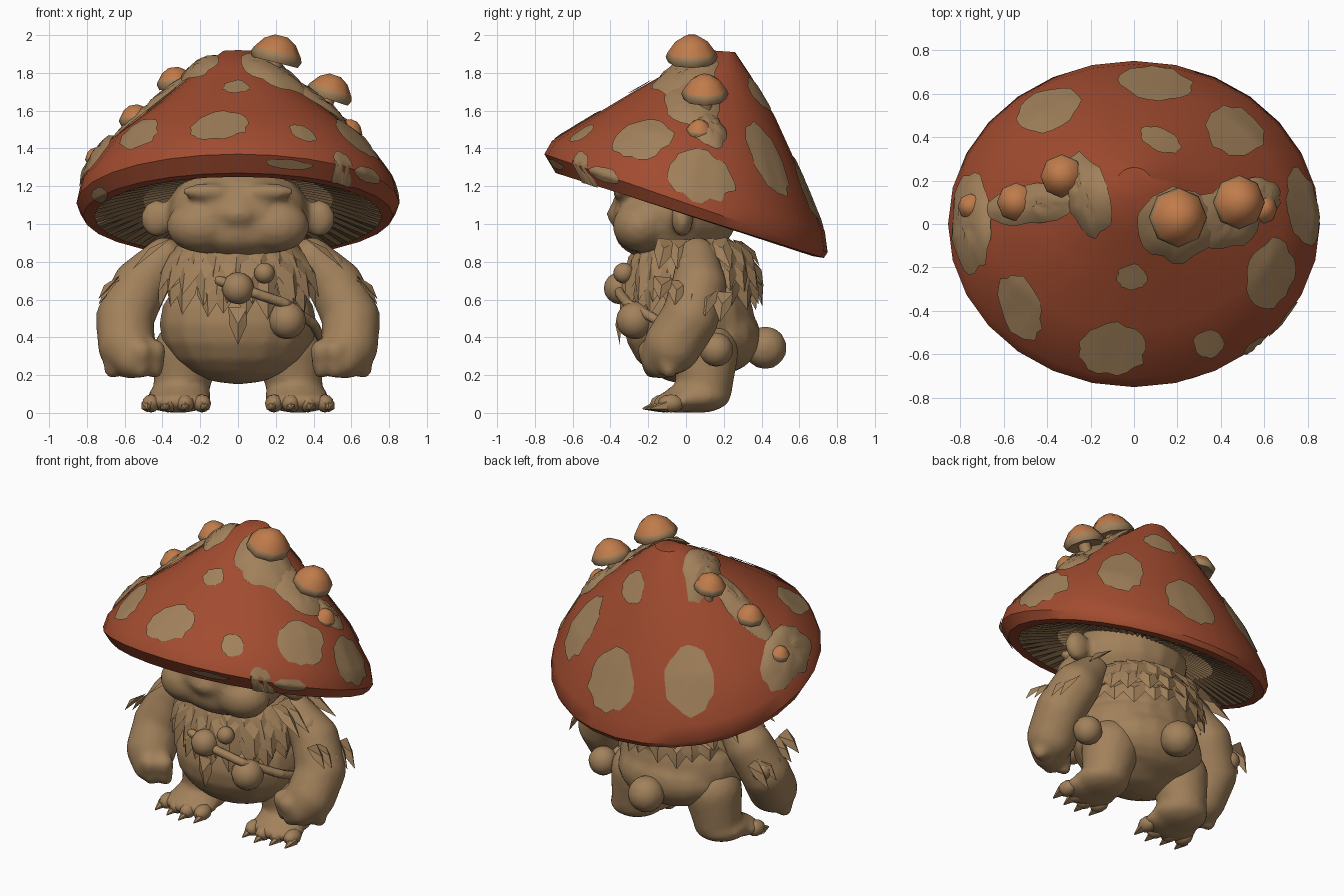
import bpy, bmesh, random
from math import sin, cos, pi, radians
from mathutils import Vector, Matrix
from mathutils.bvhtree import BVHTree

random.seed(4)
cube = bpy.data.objects.get("Cube")
if cube:
    bpy.data.objects.remove(cube)


def material(name, rgb):
    m = bpy.data.materials.new(name)
    m.use_nodes = True
    m.diffuse_color = (*rgb, 1)
    m.node_tree.nodes["Principled BSDF"].inputs["Base Color"].default_value = (*rgb, 1)
    return m


TAN = material("tan", (0.36, 0.22, 0.105))
RED = material("cap red", (0.36, 0.072, 0.029))
ORANGE = material("orange", (0.53, 0.2, 0.07))
GILL = material("gill brown", (0.27, 0.165, 0.08))


def finish(bm, name, mats, angle=40):
    me = bpy.data.meshes.new(name)
    bm.to_mesh(me)
    bm.free()
    ob = bpy.data.objects.new(name, me)
    bpy.context.collection.objects.link(ob)
    for m in mats:
        me.materials.append(m)
    bpy.ops.object.select_all(action="DESELECT")
    ob.select_set(True)
    bpy.context.view_layer.objects.active = ob
    bpy.ops.object.shade_smooth_by_angle(angle=radians(angle))
    return ob


def ball(bm, c, r, seg=16):
    mat = Matrix.Translation(c) @ Matrix.Diagonal((*r, 1))
    bmesh.ops.create_uvsphere(bm, u_segments=seg, v_segments=seg * 2 // 3, radius=1, matrix=mat)


def blob(name, parts, voxel=0.022):
    """Melt ellipsoids (centre, radii) into one smooth skin."""
    bm = bmesh.new()
    for c, r in parts:
        ball(bm, c, r)
    ob = finish(bm, name, [TAN])
    rm = ob.modifiers.new("melt", "REMESH")
    rm.mode, rm.voxel_size, rm.use_smooth_shade = "VOXEL", voxel, True
    sm = ob.modifiers.new("soften", "SMOOTH")
    sm.iterations, sm.factor = 4, 0.5
    return ob


def limb(points, steps=5):
    """Spheres along a path of (centre, radius)."""
    out = []
    for (a, ra), (b, rb) in zip(points, points[1:]):
        for k in range(steps + 1):
            t = k / steps
            r = ra + (rb - ra) * t
            out.append((Vector(a).lerp(Vector(b), t), (r, r, r)))
    return out


def bridge(bm, lo, hi, mat=0):
    n = len(lo)
    for i in range(n):
        j = (i + 1) % n
        bm.faces.new((lo[i], lo[j], hi[j], hi[i])).material_index = mat


# Leaning cap: rings of (half width, front y, front z, back y, back z)
def tilted_ring(bm, rx, yf, zf, yb, zb, n=28, ripple=0):
    ring = []
    for i in range(n):
        t = 0.5 + 0.5 * sin(2 * pi * i / n)
        z = zf + (zb - zf) * t + ripple * (i % 2)
        ring.append(bm.verts.new((rx * cos(2 * pi * i / n), yf + (yb - yf) * t, z)))
    return ring


bm = bmesh.new()
rings = [tilted_ring(bm, *r) for r in (
    (0.76, -0.62, 1.25, 0.67, 0.83), (0.82, -0.69, 1.27, 0.73, 0.82),
    (0.855, -0.75, 1.37, 0.75, 0.85), (0.835, -0.71, 1.44, 0.735, 0.96),
    (0.69, -0.48, 1.58, 0.62, 1.24), (0.42, -0.28, 1.70, 0.47, 1.57),
    (0.22, -0.05, 1.83, 0.34, 1.79), (0.08, 0.12, 1.92, 0.26, 1.91))]
for lo, hi in zip(rings, rings[1:]):
    bridge(bm, lo, hi)
bm.faces.new(rings[-1])
bm.normal_update()
surface = BVHTree.FromBMesh(bm)
finish(bm, "mushroom_cap", [RED])

# Pleated gills below the cap
bm = bmesh.new()
outer = tilted_ring(bm, 0.79, -0.65, 1.26, 0.69, 0.83, 120)
middle = tilted_ring(bm, 0.5, -0.42, 1.27, 0.44, 0.97, 120, 0.025)
inner = tilted_ring(bm, 0.2, -0.18, 1.27, 0.22, 1.1, 120, 0.02)
bridge(bm, inner, middle)
bridge(bm, middle, outer)
bmesh.ops.reverse_faces(bm, faces=[f for f in bm.faces if f.normal.z > 0])
bm.normal_update()
for f in bm.faces:
    if f.normal.z > 0:
        f.normal_flip()
finish(bm, "gills", [GILL], 20)


# Patches laid on the cap, cast down from above or back from the front
def patch(name, u, v, ru, rv, turn=0, bulge=0.0, front=False, n=22, layers=5):
    bm = bmesh.new()
    wob = [random.uniform(0.9, 1.08) for _ in range(n)]
    tr = radians(turn)

    def place(a, b, lift):
        p, d = (Vector((a, -3, b)), Vector((0, 1, 0))) if front else (Vector((a, b, 3)), Vector((0, 0, -1)))
        hit, nor, _, _ = surface.ray_cast(p, d)
        if hit is None:
            hit, nor, _, _ = surface.find_nearest(Vector((a, b, 1.1)))
        return bm.verts.new(hit + nor * lift)

    old = None
    for k in range(layers, 0, -1):
        t = k / layers
        ring = []
        for i in range(n):
            a = 2 * pi * i / n
            x, y = ru * t * wob[i] * cos(a), rv * t * wob[i] * sin(a)
            lift = 0.008 + bulge * (1 - t ** 3) * random.uniform(0.7, 1.1)
            ring.append(place(u + x * cos(tr) - y * sin(tr), v + x * sin(tr) + y * cos(tr), lift))
        if old:
            bridge(bm, old, ring)
        old = ring
    bm.faces.new(old)
    finish(bm, name, [TAN], 60)


for s in ((-0.39, 0.52, 0.16, 0.09, 25), (0.1, 0.64, 0.17, 0.075, -5), (0.46, 0.42, 0.14, 0.11, -25),
          (0.12, 0.38, 0.1, 0.05, -25), (0.77, 0.07, 0.07, 0.18, 10), (0.62, -0.23, 0.11, 0.16, -10),
          (-0.52, -0.38, 0.09, 0.16, 20), (-0.1, -0.57, 0.16, 0.12), (0.34, -0.55, 0.07, 0.065),
          (-0.01, -0.24, 0.07, 0.06), (0.56, -0.56, 0.07, 0.03, 38)):
    patch("cap_spot", *s)
for s in ((0.27, 1.32, 0.12, 0.025, -5), (0.68, 1.26, 0.07, 0.035, -25), (-0.73, 1.16, 0.04, 0.04)):
    patch("rim_spot", *s, front=True)
for s in ((-0.21, 0.13, 0.1, 0.19, 15), (-0.46, 0.09, 0.23, 0.09, 8), (-0.74, 0, 0.09, 0.23),
          (0.2, 0, 0.18, 0.17), (0.42, 0.03, 0.17, 0.14, 20), (0.57, 0.12, 0.1, 0.09)):
    patch("growth_patch", *s, bulge=0.035)


# Little mushrooms growing from the patches
def sprout(x, y, z, r, lean, stem=0.14, n=8):
    bm = bmesh.new()
    prof = ((0.4, -stem), (0.3, -stem * 0.4), (0.32, -0.01), (0.9, -0.02), (1, 0.01),
            (0.93, 0.25 * r), (0.62, 0.68 * r), (0.25, 0.9 * r))
    rr = [[bm.verts.new((q * r * cos(2 * pi * i / n), q * r * sin(2 * pi * i / n), h))
           for i in range(n)] for q, h in prof]
    for k in range(len(rr) - 1):
        bridge(bm, rr[k], rr[k + 1], int(k >= 5))
    bm.faces.new(rr[-1]).material_index = 1
    bm.transform(Matrix.Translation((x, y, z)) @ Matrix.Rotation(radians(lean), 4, "Y"))
    finish(bm, "small_mushroom", [TAN, ORANGE], 50)


for m in ((0.2, 0.03, 1.875, 0.138, 14), (0.48, 0.1, 1.68, 0.125, 18), (0.59, 0.07, 1.49, 0.07, 22),
          (-0.33, 0.22, 1.74, 0.1, -8), (-0.54, 0.1, 1.55, 0.09, -10), (-0.75, 0.08, 1.35, 0.06, -18)):
    sprout(*m)

# Head with ears, brow and jowls
head = [((0, -0.06, 1.06), (0.38, 0.34, 0.27)), ((0, -0.1, 0.95), (0.33, 0.28, 0.15)),
        ((0, -0.02, 1.12), (0.33, 0.3, 0.24)), ((0, -0.38, 1.05), (0.08, 0.04, 0.05))]
for s in (-1, 1):
    head += [((s * 0.2, -0.24, 0.99), (0.18, 0.15, 0.14)), ((s * 0.16, -0.33, 1.17), (0.14, 0.06, 0.045)),
             ((s * 0.43, -0.02, 1.03), (0.085, 0.06, 0.1))]
blob("head", head)

# Torso with a round tail
blob("torso", [((0, 0.02, 0.47), (0.42, 0.35, 0.32)), ((0, 0.05, 0.72), (0.38, 0.33, 0.24)),
               ((0, 0.02, 0.86), (0.28, 0.25, 0.12)), ((0, 0.16, 0.4), (0.36, 0.24, 0.2))])
blob("tail", [((0, 0.42, 0.345), (0.115, 0.115, 0.115)), ((0, 0.33, 0.36), (0.08, 0.08, 0.08))])

for s, side in ((-1, "right"), (1, "left")):
    # Arm with a heavy hand and drooping fingers
    arm = limb([((s * 0.39, 0.06, 0.82), 0.11), ((s * 0.52, 0.07, 0.67), 0.15), ((s * 0.6, 0.02, 0.5), 0.155),
                ((s * 0.59, -0.07, 0.36), 0.155), ((s * 0.56, -0.13, 0.29), 0.11)])
    for k in range(4):
        x, y = 0.44 + 0.075 * k, -0.2 + 0.045 * abs(k - 1)
        arm += limb([((s * x, y, 0.33), 0.06), ((s * x, y + 0.02, 0.225), 0.045)], 3)
    blob(side + "_arm", arm)

    # Leg and foot
    blob(side + "_leg", limb([((s * 0.27, 0.1, 0.32), 0.18), ((s * 0.3, 0.1, 0.15), 0.15)])
         + [((s * 0.31, 0.06, 0.085), (0.17, 0.18, 0.085)), ((s * 0.32, -0.04, 0.06), (0.18, 0.13, 0.06))])

    # Toes ending in claws
    bm = bmesh.new()
    for k in range(4):
        x = 0.19 + 0.09 * k
        y = -0.12 + 0.02 * abs(k - 1)
        ball(bm, (s * x, y, 0.05), (0.05, 0.07, 0.048), 10)
        mat = (Matrix.Translation((s * (x + 0.01 * (k - 1)), y - 0.065, 0.03))
               @ Matrix.Rotation(radians(100), 4, "X"))
        bmesh.ops.create_cone(bm, segments=6, radius1=0.035, radius2=0.004, depth=0.09, cap_ends=True, matrix=mat)
    for v in bm.verts:
        v.co.z = max(v.co.z, 0)
    finish(bm, side + "_toes", [TAN])


# Ragged leaf collar
def leaf(bm, base, tip, width, out):
    base, tip, out = Vector(base), Vector(tip), Vector(out)
    w = out.cross(tip - base).normalized() * width / 2
    mid = base.lerp(tip, 0.45)
    a, b, c, d, m, t = [bm.verts.new(p) for p in (base - w, base + w, mid + w * 0.95, mid - w * 0.95,
                                                 mid + out * 0.03, tip)]
    for f in ((a, b, m), (b, c, m), (c, t, m), (t, d, m), (d, a, m)):
        bm.faces.new(f)


bm = bmesh.new()
for (rx, ry, z), (tx, ty, tz), n, droop in (
        ((0.28, 0.26, 0.91), (0.43, 0.36, 0.76), 20, 0.06), ((0.36, 0.31, 0.82), (0.45, 0.385, 0.66), 22, 0.07),
        ((0.38, 0.33, 0.72), (0.43, 0.38, 0.58), 22, 0.07)):
    for i in range(n):
        a = 2 * pi * (i + random.uniform(-0.2, 0.2)) / n
        fall = droop * max(0, -sin(a)) + random.uniform(-0.02, 0.04)
        leaf(bm, (rx * cos(a), 0.03 + ry * sin(a), z),
             (tx * cos(a), 0.03 + ty * sin(a), tz - fall), 0.15, (cos(a), sin(a), 0.2))
for s in (-1, 1):
    # Shoulder and sleeve tufts
    for k in range(5):
        y = -0.12 + 0.08 * k
        leaf(bm, (s * 0.36, y * 0.8, 0.92), (s * 0.56, y * 1.2, 0.76), 0.11, (s * 0.6, 0, 0.8))
        leaf(bm, (s * 0.63, y, 0.72 - 0.02 * k), (s * 0.74, y - 0.02, 0.6 - 0.03 * k), 0.1, (s, 0, 0.3))
# Breast tip
leaf(bm, (0, -0.34, 0.56), (0, -0.35, 0.36), 0.1, (0, -1, 0))
finish(bm, "leaf_collar", [TAN], 25)

# Round seeds and pouches worn on the body
for c, r in (((0, -0.35, 0.66), 0.085), ((0.14, -0.33, 0.74), 0.055), ((0.26, -0.27, 0.49), 0.1),
             ((0.5, 0.16, 0.335), 0.09), ((-0.65, 0.13, 0.56), 0.06), ((0.5, 0.02, 0.77), 0.07)):
    bm = bmesh.new()
    ball(bm, c, (r, r, r), 12)
    finish(bm, "seed_pouch", [TAN])

# Cord carrying the pouches
blob("cord", limb([((-0.1, -0.35, 0.7), 0.03), ((0.1, -0.35, 0.63), 0.03), ((0.25, -0.31, 0.58), 0.03),
                   ((0.4, -0.12, 0.47), 0.03), ((0.46, 0.14, 0.36), 0.03)], 8), 0.015)
